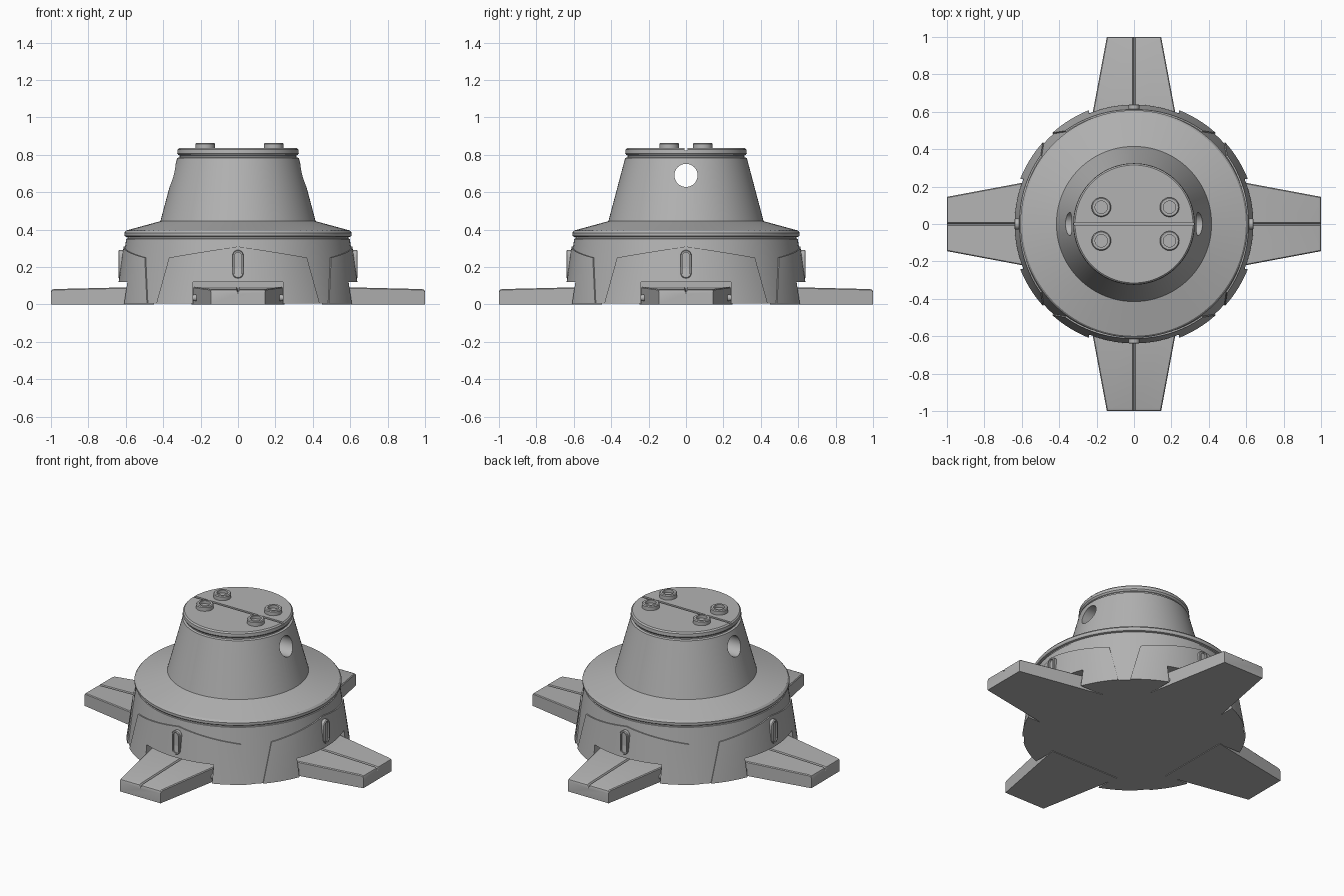
import bpy, bmesh
from math import sin, cos, pi, radians
from mathutils import Matrix

cube = bpy.data.objects.get("Cube")
if cube:
    bpy.data.objects.remove(cube, do_unlink=True)

grey = bpy.data.materials.new("plain grey")
grey.use_nodes = True
COLOUR = (0.45, 0.45, 0.45, 1)
grey.diffuse_color = COLOUR
grey.node_tree.nodes["Principled BSDF"].inputs["Base Color"].default_value = COLOUR
SIDES = ("front", "left", "back", "right")


def make(name, bm):
    bmesh.ops.recalc_face_normals(bm, faces=bm.faces)
    mesh = bpy.data.meshes.new(name)
    bm.to_mesh(mesh)
    bm.free()
    mesh.materials.append(grey)
    ob = bpy.data.objects.new(name, mesh)
    bpy.context.scene.collection.objects.link(ob)
    return ob


def loft(name, rings):
    """Solid skinned through equal-length rings of points, capped at both ends."""
    bm = bmesh.new()
    rows = [[bm.verts.new(p) for p in ring] for ring in rings]
    for a, b in zip(rows, rows[1:]):
        for i in range(len(a)):
            j = (i + 1) % len(a)
            bm.faces.new((a[i], a[j], b[j], b[i]))
    bm.faces.new(rows[0])
    bm.faces.new(rows[-1])
    return make(name, bm)


def lathe(name, profile, n, cx=0, cy=0):
    return loft(name, [[(cx + r * cos(2 * pi * i / n), cy + r * sin(2 * pi * i / n), z)
                        for i in range(n)] for r, z in profile])


def box(name, lo, hi):
    x, y, z = zip(lo, hi)
    return loft(name, [[(x[i], y[j], h) for i, j in ((0, 0), (1, 0), (1, 1), (0, 1))] for h in z])


def cut(ob, cutter):
    mod = ob.modifiers.new("cut", "BOOLEAN")
    mod.operation, mod.solver, mod.object = "DIFFERENCE", "EXACT", cutter
    bpy.context.view_layer.update()
    graph = bpy.context.evaluated_depsgraph_get()
    mesh = bpy.data.meshes.new_from_object(ob.evaluated_get(graph))
    ob.modifiers.clear()
    ob.data = mesh
    bpy.data.objects.remove(cutter, do_unlink=True)


def smooth(ob):
    bpy.ops.object.select_all(action="DESELECT")
    ob.select_set(True)
    bpy.context.view_layer.objects.active = ob
    bpy.ops.object.shade_smooth_by_angle(angle=radians(25))


def four_ways(ob, base):
    """Repeat a front part around the vertical axis."""
    smooth(ob)
    for k, side in enumerate(SIDES):
        part = ob if k == 0 else ob.copy()
        part.name = side + "_" + base
        if k:
            bpy.context.scene.collection.objects.link(part)
            part.matrix_world = Matrix.Rotation(k * pi / 2, 4, "Z")


def notch_box():
    return box("notch_cutter", (-0.24, -0.8, -0.1), (0.24, -0.5, 0.12))


def wall(z):
    return 0.647 - 0.14 * z


# Main turned body: flared skirt, rim, shoulder, cone and cap
body = lathe("body", [
    (wall(0), 0.004), (wall(0.35), 0.35), (0.592, 0.352), (0.592, 0.36), (0.604, 0.363),
    (0.608, 0.37), (0.608, 0.383), (0.598, 0.395), (0.415, 0.445), (0.325, 0.783),
    (0.312, 0.787), (0.312, 0.797), (0.32, 0.8), (0.325, 0.807), (0.323, 0.827),
    (0.315, 0.835)], 96)

# Cross hole, top groove and leg notches
hole = lathe("hole_cutter", [(0.062, -0.6), (0.062, 0.6)], 48)
hole.matrix_world = Matrix.Translation((0, 0, 0.69)) @ Matrix.Rotation(pi / 2, 4, "Y")
cut(body, hole)
cut(body, box("groove_cutter", (-0.5, -0.008, 0.822), (0.5, 0.008, 0.9)))
for k in range(4):
    notch = notch_box()
    notch.matrix_world = Matrix.Rotation(k * pi / 2, 4, "Z")
    cut(body, notch)
smooth(body)

# Raised skirt panels with a peaked top edge
COLS = 32
rings = []
for i in range(COLS + 1):
    u = 2 * i / COLS - 1
    top = 0.31 - 0.06 * abs(u)
    ring = []
    for z, lift in ((0.004, -0.02), (0.004, 0.008), (top, 0.008), (top, -0.02)):
        a = u * radians(42 - 5.5 * z / top)
        r = wall(z) + lift
        ring.append((r * sin(a), -r * cos(a), z))
    rings.append(ring)
panel = loft("panel", rings)
cut(panel, notch_box())
four_ways(panel, "skirt_panel")

# Tapered legs with a centre groove and softened outer edge
rings = []
for y, w, h in ((-0.45, 0.248, 0.095), (-0.985, 0.148, 0.082), (-0.997, 0.146, 0.077), (-1, 0.145, 0.068)):
    half = [(w, 0), (w, h - 0.005), (w - 0.005, h), (0.008, h)]
    section = half + [(0, h - 0.014)] + [(-x, z) for x, z in reversed(half)]
    rings.append([(x, y, z) for x, z in section])
four_ways(loft("leg", rings), "leg")

# Pins holding each leg in its notch
for s in (-1, 1):
    pin = lathe("pin", [(0.018, 0.2), (0.018, 0.25)], 16)
    pin.data.transform(Matrix.Translation((0, -0.575, 0.035)) @ Matrix.Rotation(s * pi / 2, 4, "Y"))
    four_ways(pin, "pin_" + ("left" if s > 0 else "right"))


# Capsule clasps with a recessed slot
def capsule(r, y):
    pts = []
    for i in range(18):
        a = pi * (i if i < 9 else i - 1) / 8
        z = 0.215 + (0.046 if i < 9 else -0.046)
        pts.append((r * cos(a), y, z + r * sin(a)))
    return pts


clasp = loft("clasp", [capsule(0.03, -0.57), capsule(0.03, -0.635), capsule(0.026, -0.64),
                       capsule(0.018, -0.64), capsule(0.018, -0.628)])
four_ways(clasp, "clasp")

# Ring studs on the cap
for x, side in ((-0.175, "right"), (0.19, "left")):
    for y, end in ((-0.09, "front"), (0.09, "back")):
        smooth(lathe(end + "_" + side + "_stud", [
            (0.052, 0.83), (0.052, 0.859), (0.047, 0.864), (0.033, 0.864), (0.033, 0.845)],
            32, x, y))
